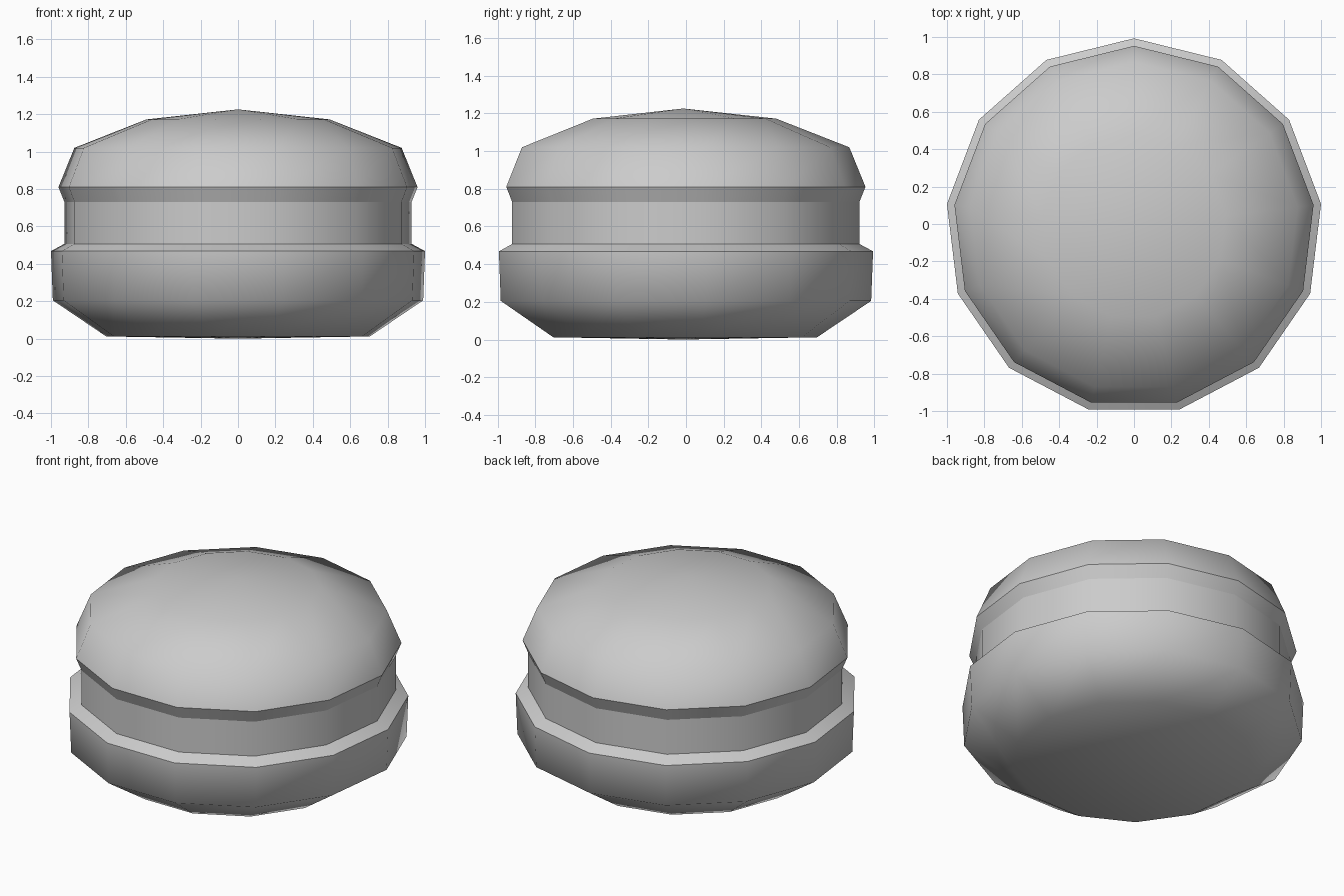
import bpy, bmesh, math

if "Cube" in bpy.data.objects:
    bpy.data.objects.remove(bpy.data.objects["Cube"])

SIDES = 13
WIDTH = math.cos(math.radians(90 / SIDES))   # half width of a 13-gon of radius 1
CENTRE_Y = -0.0147                            # centres the odd-sided outline


def lathe(name, profile, sharp=()):
    """Spin (half width, z) points; zero radius makes a pole, sharp lists hard rings."""
    bm = bmesh.new()
    rings = []
    for r, z in profile:
        if r == 0:
            rings.append([bm.verts.new((0, CENTRE_Y, z))] * SIDES)
            continue
        ring = []
        for k in range(SIDES):
            a = math.pi / 2 + k * math.tau / SIDES
            R = r / WIDTH
            ring.append(bm.verts.new((R * math.cos(a), CENTRE_Y + R * math.sin(a), z)))
        rings.append(ring)
    for lo, hi in zip(rings, rings[1:]):
        for k in range(SIDES):
            n = (k + 1) % SIDES
            quad = list(dict.fromkeys([lo[k], lo[n], hi[n], hi[k]]))
            bm.faces.new(quad).smooth = True
    for i in sharp:
        for k in range(SIDES):
            bm.edges.get((rings[i][k], rings[i][(k + 1) % SIDES])).smooth = False
    mesh = bpy.data.meshes.new(name)
    bm.to_mesh(mesh)
    bm.free()
    obj = bpy.data.objects.new(name, mesh)
    bpy.context.collection.objects.link(obj)
    return obj


# Lower shell with rounded underside and sloping ledge
lathe("lower_shell", [(0, 0), (0.705, 0.012), (0.99, 0.205), (1.0, 0.468),
                      (0.928, 0.507)], sharp=[3])

# Straight filling band
lathe("filling", [(0.928, 0.507), (0.928, 0.73)])

# Upper domed shell with undercut lip
lathe("upper_shell", [(0.928, 0.73), (0.96, 0.81), (0.875, 1.02),
                      (0.49, 1.172), (0, 1.226)], sharp=[1])
